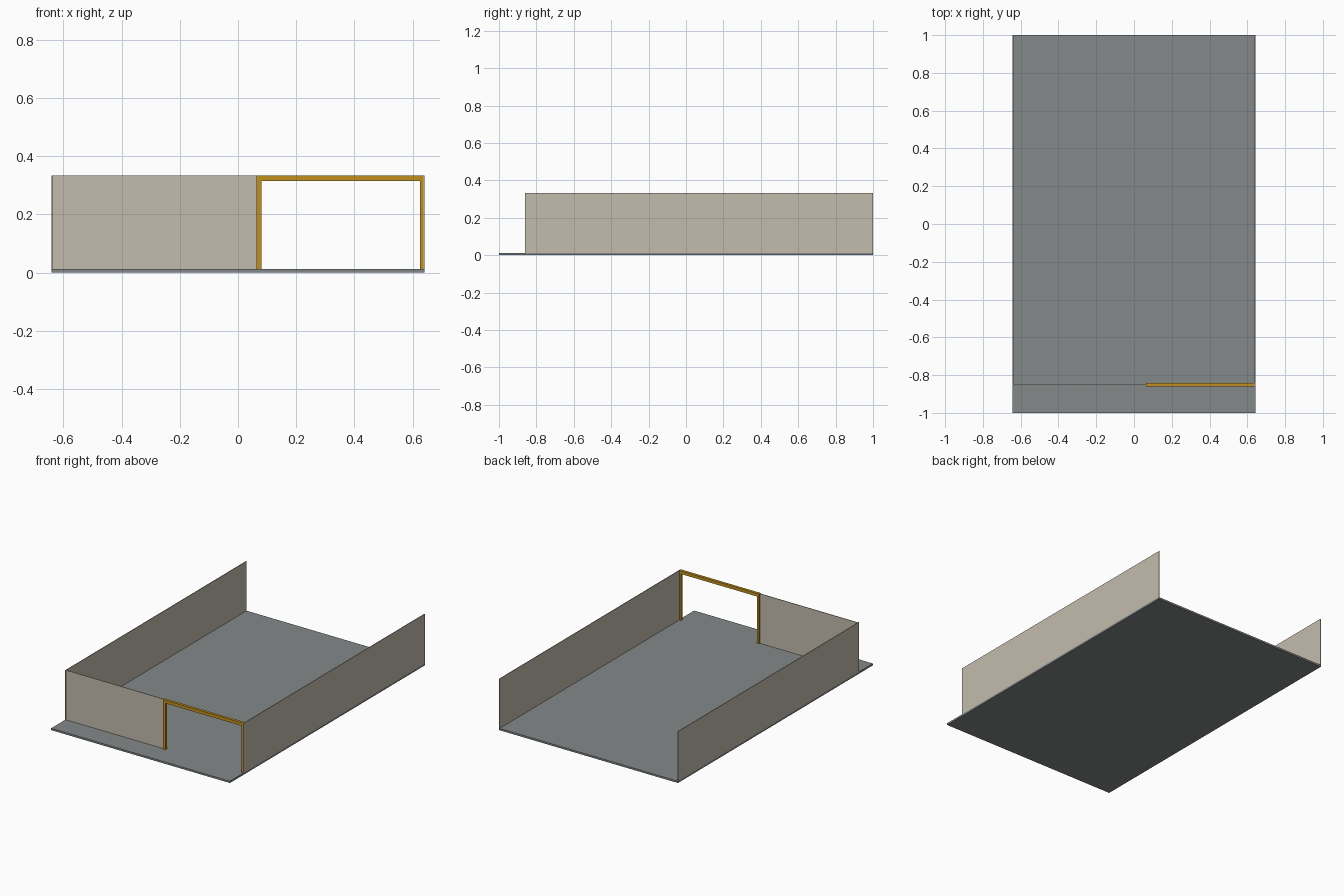
import bpy

cube = bpy.data.objects.get("Cube")
if cube:
    bpy.data.objects.remove(cube, do_unlink=True)


def make_material(name, color):
    mat = bpy.data.materials.new(name)
    mat.use_nodes = True
    mat.diffuse_color = (*color, 1)
    bsdf = mat.node_tree.nodes["Principled BSDF"]
    bsdf.inputs["Base Color"].default_value = (*color, 1)
    bsdf.inputs["Roughness"].default_value = 0.8
    return mat


def box(name, low, high, mat):
    """Box between two opposite corners."""
    corners = [(x, y, z) for x in (low[0], high[0])
               for y in (low[1], high[1]) for z in (low[2], high[2])]
    faces = [(0, 1, 3, 2), (4, 6, 7, 5), (0, 4, 5, 1),
             (2, 3, 7, 6), (0, 2, 6, 4), (1, 5, 7, 3)]
    mesh = bpy.data.meshes.new(name)
    mesh.from_pydata(corners, [], faces)
    mesh.materials.append(mat)
    obj = bpy.data.objects.new(name, mesh)
    bpy.context.collection.objects.link(obj)
    return obj


plaster = make_material("beige plaster", (0.55, 0.50, 0.42))
concrete = make_material("grey concrete", (0.23, 0.25, 0.25))
wood = make_material("golden wood", (0.53, 0.28, 0.015))

HALF = 0.642      # half width
FLOOR = 0.012     # slab thickness
TOP = 0.334       # wall height
THIN = 0.004      # wall thickness
FRONT = -0.851    # centre line of the front wall
DEEP = 0.009      # half depth of the door frame
DOOR = 0.064      # start of the doorway

# Floor slab with porch
box("floor_slab", (-HALF, -1, 0), (HALF, 1, FLOOR), concrete)

# Side walls, open at the back
for side, name in ((-1, "right_wall"), (1, "left_wall")):
    xs = sorted((side * HALF, side * (HALF - THIN)))
    box(name, (xs[0], FRONT - DEEP, FLOOR), (xs[1], 1, TOP), plaster)

# Front wall beside the doorway
box("front_wall", (-HALF + THIN, FRONT - THIN / 2, FLOOR),
    (DOOR, FRONT + THIN / 2, TOP), plaster)

# Door frame: two posts and a header
INNER = HALF - THIN
HEAD = TOP - 0.02
near, far = FRONT - DEEP, FRONT + DEEP
box("inner_door_post", (DOOR, near, FLOOR), (DOOR + 0.016, far, HEAD), wood)
box("outer_door_post", (INNER - 0.012, near, FLOOR), (INNER, far, HEAD), wood)
box("door_header", (DOOR, near, HEAD), (INNER, far, TOP), wood)
